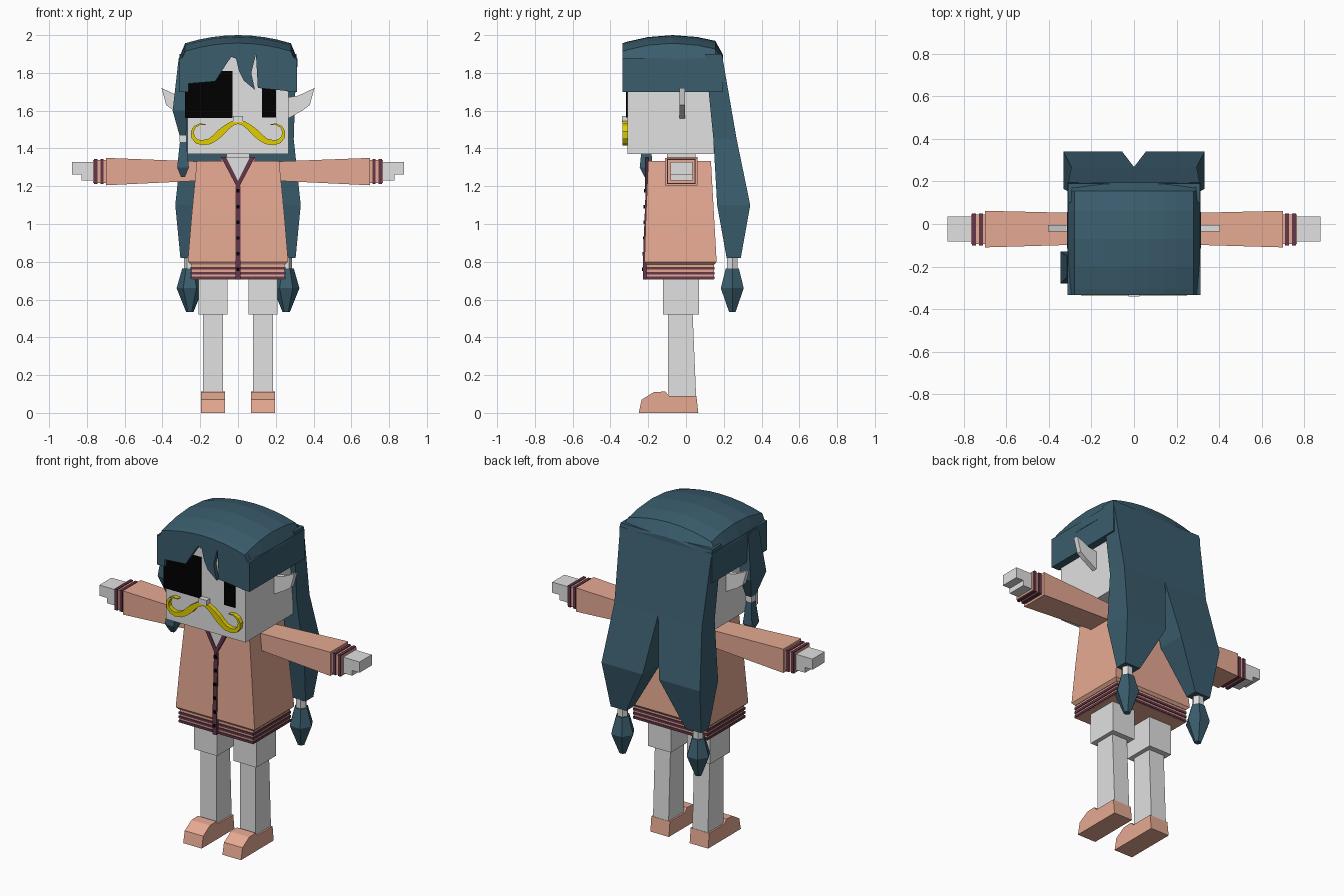
import bpy, bmesh, math

cube = bpy.data.objects.get("Cube")
if cube:
    bpy.data.objects.remove(cube, do_unlink=True)


def material(name, *rgb):
    mat = bpy.data.materials.new(name)
    mat.use_nodes = True
    mat.diffuse_color = (*rgb, 1)
    shader = mat.node_tree.nodes["Principled BSDF"]
    shader.inputs["Base Color"].default_value = (*rgb, 1)
    return mat


SKIN = material("pale grey", .75, .75, .75)
HAIR = material("dark teal", .043, .11, .155)
COAT = material("salmon", .79, .4, .29)
TRIM = material("plum", .13, .038, .07)
GOLD = material("mustard yellow", .75, .62, 0)
BLACK = material("black", 0, 0, 0)


def loft(name, mat, rings, mirror=False):
    """Skin equal-length point rings and cap the ends; mirror makes a left and a right copy."""
    if mirror:
        loft("left_" + name, mat, rings)
        loft("right_" + name, mat, [[(-x, y, z) for x, y, z in ring] for ring in rings])
        return
    bm = bmesh.new()
    rows = [[bm.verts.new(point) for point in ring] for ring in rings]
    count = len(rows[0])
    for lower, upper in zip(rows, rows[1:]):
        for i in range(count):
            j = (i + 1) % count
            bm.faces.new((lower[i], lower[j], upper[j], upper[i]))
    bm.faces.new(rows[0])
    bm.faces.new(rows[-1])
    bmesh.ops.recalc_face_normals(bm, faces=bm.faces)
    mesh = bpy.data.meshes.new(name)
    bm.to_mesh(mesh)
    bm.free()
    mesh.materials.append(mat)
    bpy.context.collection.objects.link(bpy.data.objects.new(name, mesh))


def wide(half):
    return -half, half


def tower(name, mat, levels, mirror=False):
    """Stack of rectangles, each given as height, x range and y range."""
    loft(name, mat, [[(x[0], y[0], z), (x[1], y[0], z), (x[1], y[1], z), (x[0], y[1], z)]
                     for z, x, y in levels], mirror)


def box(name, mat, x, y, z, mirror=False):
    tower(name, mat, [(height, x, y) for height in z], mirror)


def grow(span, margin):
    return span[0] - margin, span[1] + margin


def front_plate(name, mat, outline, depth, mirror=False):
    loft(name, mat, [[(x, y, z) for x, z in outline] for y in depth], mirror)


def side_plate(name, mat, outline, width, mirror=False):
    loft(name, mat, [[(x, y, z) for y, z in outline] for x in width], mirror)


def spindle(name, mat, centre, levels, sides=6):
    """Faceted turned shape, each level given as height and radius."""
    turns = [math.tau * i / sides for i in range(sides)]
    loft(name, mat, [[(centre[0] + radius * math.cos(a), centre[1] + radius * math.sin(a), z)
                      for a in turns] for z, radius in levels], mirror=True)


# Head and face
face = -.31
box("head", SKIN, wide(.268), (face, .145), (1.37, 1.9))
box("neck", SKIN, wide(.06), (-.1, .05), (1.3, 1.4))
box("nose", SKIN, wide(.027), (-.34, face), (1.54, 1.573))
eye_depth = (face - .007, face)
box("eye_patch", BLACK, (-.28, -.03), eye_depth, (1.56, 1.81))
box("left_eye", BLACK, (.127, .2), eye_depth, (1.565, 1.72))

# Moustache: half a wave running into a curl, tapering to the tip
reach, steps = .18, 6
path = []
for i in range(steps):
    t = i / steps
    path.append((reach * t, 1.485 + .055 * math.cos(math.pi * t)))
for i in range(steps + 1):
    a = math.radians(-90 + 200 * i / steps)
    path.append((reach + .01 + .053 * math.cos(a), 1.48 + .05 * math.sin(a)))
rings = []
for i, (x, z) in enumerate(path):
    before, after = path[max(i - 1, 0)], path[min(i + 1, len(path) - 1)]
    dx, dz = after[0] - before[0], after[1] - before[1]
    t = i / (len(path) - 1)
    k = (.01 + .03 * t if t < .25 else .023 * (1 - t) + .002) / math.hypot(dx, dz)
    if i == 0:
        dz = 0
    edges = [(x + e * dz * k, z - e * dx * k) for e in (1, -1)]
    rings.append([(px, face - .026, pz) for px, pz in edges]
                 + [(px, face, pz) for px, pz in reversed(edges)])
loft("moustache", GOLD, rings, mirror=True)


# Hair crown: a shallow dome over straight sides
def crown(x, y):
    return 2 - .6 * (y + .07) ** 2 - .55 * x * x


def arch(y, drop=0):
    xs = [.28 * i / 4 for i in range(-4, 5)]
    return [(x, y, crown(x, y) - drop) for x in xs]


hair_front, hair_back, skirt = -.335, .195, 1.87
rings = []
for y in (face + .004, -.2, -.07, .06, .155, hair_back):
    w = .316 - .2 * (y + .04) ** 2
    drop = .06 if y == hair_back else 0
    rings.append([(-w, y, 1.83), (-w, y, skirt), *arch(y, drop), (w, y, skirt), (w, y, 1.83)])
loft("hair_crown", HAIR, rings)

# Fringe with a parted strand
fringe = [(-.3, 1.74), (-.12, 1.755), (-.06, 1.85), (-.035, 1.885), (-.01, 1.875), (.005, 1.81),
          (.03, 1.76), (.09, 1.71), (.07, 1.8), (.095, 1.9), (.105, 1.72), (.3, 1.7)]
rings = []
for y in (hair_front, face + .004):
    top = [(.3, y, skirt), *reversed(arch(y)), (-.3, y, skirt)]
    rings.append([(x, y, z) for x, z in fringe] + top)
loft("fringe", HAIR, rings)

# Side hair and the two long locks with bands and tips
box("side_hair", HAIR, (.262, .313), (hair_front, hair_back), (1.7, 1.88), mirror=True)
tower("back_lock", HAIR, [(1.9, (0, .31), (.1, .19)), (1.45, (0, .295), (.145, .268)),
                          (1.1, (.055, .332), (.165, .34)), (.82, (.2, .305), (.215, .29))],
      mirror=True)
lock_end = (.255, .245)
spindle("lock_band", SKIN, lock_end, [(.75, .032), (.83, .032)])
spindle("lock_tip", HAIR, lock_end, [(.765, .04), (.66, .07), (.535, .02)])

# Braid in front of the right ear
knot_x, knot_y = (-.307, -.275), (-.23, -.19)
tower("front_braid", HAIR, [(skirt, (-.315, -.27), (-.25, -.15)),
                            (1.6, (-.346, -.27), (-.28, -.13)), (1.46, knot_x, knot_y)])
box("front_braid_band", SKIN, grow(knot_x, .003), grow(knot_y, .003), (1.435, 1.468))
tower("front_braid_tip", HAIR, [(1.44, knot_x, knot_y), (1.3, grow(knot_x, .015), grow(knot_y, .015)),
                                (1.25, grow(knot_x, -.005), grow(knot_y, -.01))])

# Pointed ears
front_plate("ear", SKIN, [(.26, 1.67), (.32, 1.68), (.405, 1.72), (.38, 1.63), (.34, 1.6), (.26, 1.555)],
            (-.035, -.005), mirror=True)

# Sleeves, cuffs with bands, and hands
tower_ends = [(.18, (-.095, .05), (1.23, 1.33)), (.7, (-.11, .062), (1.205, 1.35))]
loft("sleeve", COAT, [[(x, y[0], z[0]), (x, y[1], z[0]), (x, y[1], z[1]), (x, y[0], z[1])]
                      for x, y, z in tower_ends], mirror=True)
cuff_y, cuff_z, hand_y = (-.095, .045), (1.218, 1.338), (-.082, .035)
box("cuff", COAT, (.69, .768), cuff_y, cuff_z, mirror=True)
for label, x in (("inner", .72), ("outer", .753)):
    box(label + "_cuff_band", TRIM, grow((x, x), .009), grow(cuff_y, .005), grow(cuff_z, .005), mirror=True)
box("palm", SKIN, (.75, .878), hand_y, (1.262, 1.327), mirror=True)
box("thumb", SKIN, (.75, .828), hand_y, (1.23, 1.265), mirror=True)

# Trouser legs, shins and shoes
box("trouser_leg", SKIN, (.055, .21), (-.122, .068), (.52, .72), mirror=True)
shin_x = (.08, .185)
tower("shin", SKIN, [(.05, shin_x, (-.095, .055)), (.53, shin_x, (-.095, .035))], mirror=True)
side_plate("shoe", COAT, [(.065, 0), (.055, .09), (-.09, .09), (-.11, .113), (-.17, .11),
                          (-.235, .07), (-.25, 0)], grow(shin_x, .01), mirror=True)

# Coat with striped hem
tower("coat", COAT, [(.785, wide(.25), (-.21, .15)), (.8, wide(.266), (-.22, .162)),
                     (1.05, wide(.245), (-.212, .148)), (1.333, wide(.218), (-.2, .132))])
hem_x, hem_y = wide(.247), (-.208, .147)
box("hem", COAT, hem_x, hem_y, (.705, .79))
for i, label in enumerate(("lower", "middle", "upper")):
    z = .715 + .025 * i
    box(label + "_hem_stripe", TRIM, grow(hem_x, .005), grow(hem_y, .005), grow((z, z), .007))

# Neckline, button strip and buttons
collar_top, inside = 1.355, .063
box("collar", COAT, wide(.09), (-.1, .06), (1.3, collar_top))
front_plate("neck_opening", SKIN, [(-inside, collar_top), (inside, collar_top), (0, 1.225)], (-.211, -.195))
front_plate("neck_trim", TRIM, [(0, 1.185), (.09, collar_top), (inside, collar_top), (0, 1.228)],
            (-.216, -.195), mirror=True)
strip = wide(.013)
tower("button_strip", TRIM, [(.705, strip, (-.228, -.2)), (.8, strip, (-.228, -.2)),
                             (1.2, strip, (-.213, -.19))])
for i in range(6):
    z = .76 + .083 * i
    box(f"button_{i}", BLACK, grow(strip, -.004), (-.232 + .002 * i, -.2), grow((z, z), .009))
